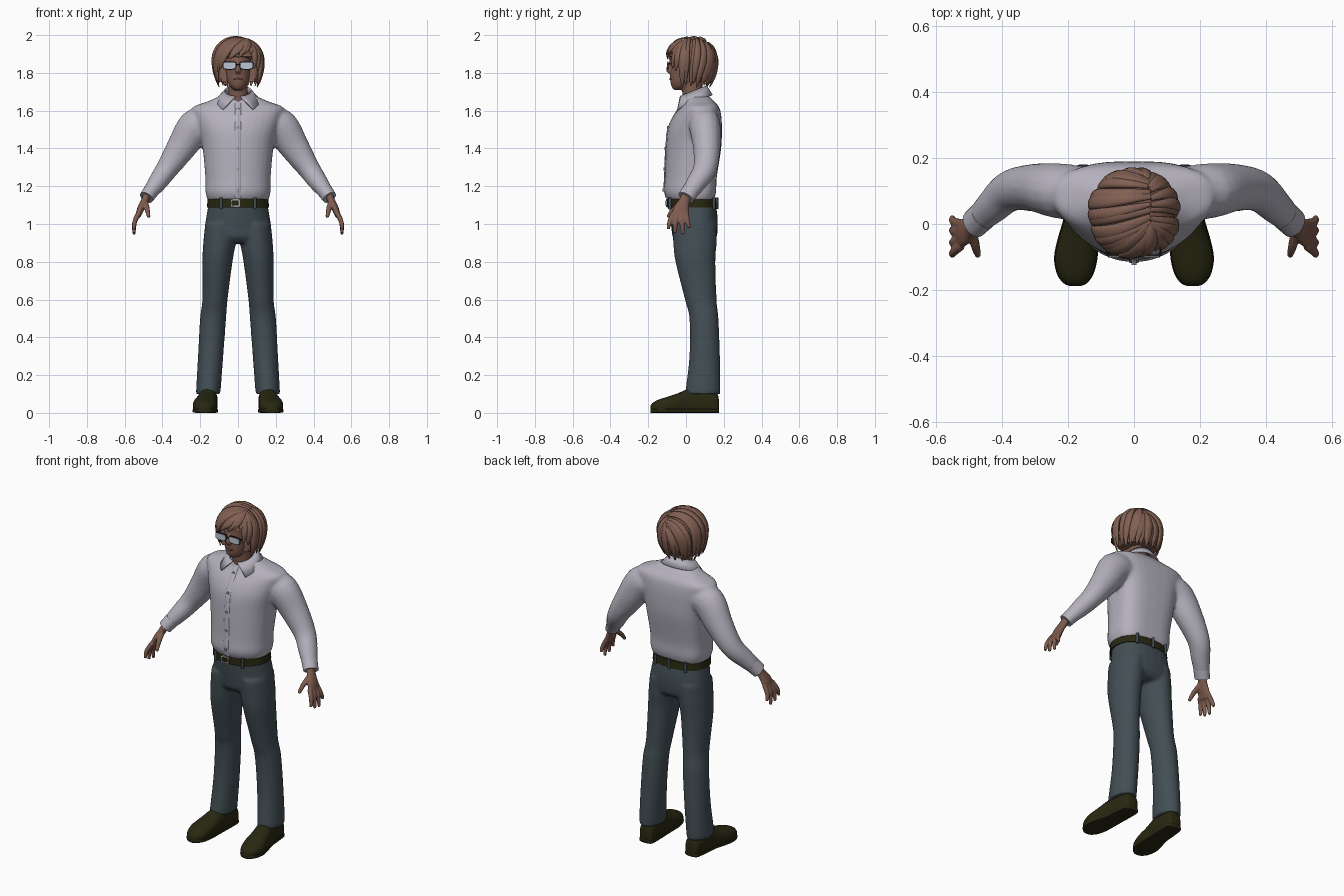
import bpy, bmesh, math, random
from mathutils import Vector

random.seed(4)
if "Cube" in bpy.data.objects:
    bpy.data.objects.remove(bpy.data.objects["Cube"])
X, Y, Z = Vector((1, 0, 0)), Vector((0, 1, 0)), Vector((0, 0, 1))


def material(name, r, g, b):
    m = bpy.data.materials.new(name)
    m.use_nodes = True
    m.diffuse_color = (r, g, b, 1)
    m.node_tree.nodes["Principled BSDF"].inputs["Base Color"].default_value = (r, g, b, 1)
    return m


SHIRT = material("pale grey cotton", .46, .44, .51)
TROUSER = material("slate trousers", .055, .077, .09)
LEATHER = material("dark olive leather", .022, .021, .006)
HAIR = material("brown hair", .22, .115, .085)
SKIN = material("brown skin", .21, .105, .075)
LIPS = material("lips", .16, .065, .05)
LENS = material("pale lens", .5, .56, .66)
FRAME = material("black frame", .012, .012, .014)
METAL = material("buckle metal", .35, .35, .36)


def spline(rows, k=5):
    """Catmull-Rom through rows of numbers."""
    out = []
    for i in range(len(rows) - 1):
        quad = [rows[max(i - 1, 0)], rows[i], rows[i + 1], rows[min(i + 2, len(rows) - 1)]]
        for j in range(k):
            t = j / k
            out.append([b + .5 * t * (c - a + t * (2*a - 5*b + 4*c - d + t * (3*(b - c) + d - a)))
                        for a, b, c, d in zip(*quad)])
    return out + [list(rows[-1])]


def ring(c, u, v, n=24, front=2, back=2):
    pts = []
    for i in range(n):
        ca, sa = math.cos(math.tau * i / n), math.sin(math.tau * i / n)
        e = 2 / (back if sa > 0 else front)
        pts.append(c + u * math.copysign(abs(ca) ** e, ca) + v * math.copysign(abs(sa) ** e, sa))
    return pts


def stack(rows, k=5, **kw):
    """Horizontal sections: z, cx, cy, rx, ry."""
    return [ring(Vector((x, y, z)), X * rx, Y * ry, **kw) for z, x, y, rx, ry in spline(rows, k)]


def tube(rows, ref=Y, k=5, n=16):
    """Path of x, y, z, radius along ref, radius across it."""
    rows = spline(rows, k)
    pts = [Vector(r[:3]) for r in rows]
    rings = []
    for i, r in enumerate(rows):
        t = (pts[min(i + 1, len(pts) - 1)] - pts[max(i - 1, 0)]).normalized()
        d = ref(pts[i]) if callable(ref) else ref
        u = (d - t * d.dot(t)).normalized()
        rings.append(ring(pts[i], u * r[3], t.cross(u) * r[4], n))
    return rings


def flip(rings, s):
    return [[Vector((p.x * s, p.y, p.z)) for p in r] for r in rings]


def build(name, lofts, mat, voxel=0, angle=50):
    bm = bmesh.new()
    for rings in lofts:
        vs = [[bm.verts.new(p) for p in r] for r in rings]
        n = len(vs[0])
        for a, b in zip(vs, vs[1:]):
            for i in range(n):
                bm.faces.new((a[i], a[(i + 1) % n], b[(i + 1) % n], b[i]))
        bm.faces.new(vs[0][::-1])
        bm.faces.new(vs[-1])
    bmesh.ops.recalc_face_normals(bm, faces=bm.faces)
    me = bpy.data.meshes.new(name)
    bm.to_mesh(me)
    bm.free()
    me.materials.append(mat)
    ob = bpy.data.objects.new(name, me)
    bpy.context.collection.objects.link(ob)
    bpy.ops.object.select_all(action="DESELECT")
    ob.select_set(True)
    bpy.context.view_layer.objects.active = ob
    bpy.ops.object.shade_smooth_by_angle(angle=math.radians(angle))
    if voxel:  # fuse overlapping volumes into one skin
        m = ob.modifiers.new("fuse", "REMESH")
        m.mode, m.voxel_size, m.use_smooth_shade = "VOXEL", voxel, True
        m = ob.modifiers.new("soften", "SMOOTH")
        m.factor, m.iterations = .5, 4
    return ob


# Shirt: torso and sleeves
torso = [(1.125, 0, .025, .16, .122), (1.17, 0, .022, .172, .137), (1.25, 0, .026, .173, .137),
         (1.4, 0, .04, .187, .146), (1.5, 0, .047, .207, .143), (1.57, 0, .06, .228, .127),
         (1.617, 0, .072, .24, .104), (1.647, 0, .068, .165, .083), (1.68, 0, .055, .09, .065)]
sleeve = tube([(.16, .095, 1.53, .08, .085), (.225, .1, 1.515, .084, .094), (.3, .11, 1.405, .073, .079),
               (.375, .1, 1.293, .063, .06), (.43, .052, 1.215, .053, .05), (.482, .003, 1.145, .04, .034)])
build("shirt", [stack(torso, back=3.2, n=32), sleeve, flip(sleeve, -1)], SHIRT, .01)


def front_y(z):
    for a, b in zip(torso, torso[1:]):
        if a[0] <= z <= b[0]:
            t = (z - a[0]) / (b[0] - a[0])
            return (a[2] - a[4]) * (1 - t) + (b[2] - b[4]) * t


heights = [1.14 + .05 * i for i in range(11)]
build("shirt_placket", [tube([(0, front_y(z), z, .016, .005) for z in heights], X, 3, 12)], SHIRT)
build("shirt_buttons", [[ring(Vector((0, front_y(z) - d, z)), X * .008, Z * .008, 12) for d in (0, .009)]
                        for z in (1.18, 1.29, 1.4, 1.51, 1.61)], METAL)

# Shirt collar folded around the neck
bm = bmesh.new()
steps = 32
rows = []
for i in range(steps + 1):
    t = i / steps
    g = abs(1 - 2 * t)
    a, b = math.radians(10 + 340 * t), math.radians(42 + 276 * t)
    top = (.07 * math.sin(a), .038 - .068 * math.cos(a), 1.703 - .028 * math.cos(a))
    low = (.118 * math.sin(b), .04 - (.112 if math.cos(b) > 0 else .098) * math.cos(b), 1.682 - .077 * g ** 2)
    rows.append((bm.verts.new(top), bm.verts.new(low)))
for p, q in zip(rows, rows[1:]):
    bm.faces.new((p[0], p[1], q[1], q[0]))
me = bpy.data.meshes.new("shirt_collar")
bm.to_mesh(me)
bm.free()
me.materials.append(SHIRT)
me.shade_smooth()
collar = bpy.data.objects.new("shirt_collar", me)
bpy.context.collection.objects.link(collar)
m = collar.modifiers.new("thickness", "SOLIDIFY")
m.thickness, m.offset = .008, 0

# Trousers: hips and two flared legs
hips = stack([(1.13, 0, .03, .152, .122), (1.05, 0, .04, .166, .126), (.98, 0, .045, .176, .123),
              (.93, 0, .046, .172, .116), (.9, 0, .047, .14, .09)], back=2.5)
leg = stack([(1, .09, .045, .084, .118), (.9, .098, .047, .086, .115), (.8, .109, .05, .08, .106),
             (.6, .122, .078, .067, .084), (.5, .132, .095, .069, .077), (.3, .145, .099, .067, .081),
             (.1, .158, .088, .065, .094)])
build("trousers", [hips, leg, flip(leg, -1)], TROUSER, .01)

# Belt, loops and buckle
build("belt", [stack([(1.088, 0, .031, .165, .131), (1.134, 0, .029, .16, .13)], 1, n=48, back=2.5)], LEATHER)
loops = []
for x, y in ((.09, -.085), (-.09, -.085), (.1, .148), (-.1, .148), (0, .162)):
    loops.append(stack([(1.08, x, y, .008, .009), (1.14, x, y, .008, .009)], 1, n=8))
build("belt_loops", loops, TROUSER)
build("belt_buckle", [[ring(Vector((-.015, y, 1.111)), X * .026, Z * .021, 24, 6, 6) for y in (-.1, -.107)]], METAL)
build("buckle_centre", [[ring(Vector((-.015, y, 1.111)), X * .019, Z * .014, 24, 6, 6) for y in (-.1, -.109)]], LEATHER)

# Hands, cuffs and shoes
palm = tube([(.478, .004, 1.16, .026, .022), (.495, -.01, 1.12, .03, .02),
             (.515, -.025, 1.08, .042, .019), (.53, -.033, 1.04, .043, .014)])
digits = [tube([(.488, -.025, 1.11, .014, .014), (.48, -.068, 1.075, .014, .013), (.472, -.097, 1.035, .009, .009)], X)]
for base, tip, low in ((-.066, -.095, .972), (-.043, -.058, .952), (-.02, -.016, .945), (.002, .02, .98)):
    digits.append(tube([(.523, base, 1.06, .0135, .0135), (.546, (base + tip) / 2 - .004, 1.015, .0135, .0125),
                        (.551, tip, low, .009, .009)]))
cuff = tube([(.455, .028, 1.182, .046, .042), (.485, 0, 1.14, .045, .038)], k=2, n=24)
shoe_rows = spline([(.174, .152, .025, .07), (.16, .152, .042, .11), (.1, .155, .047, .13), (.02, .16, .05, .13),
                    (-.04, .169, .058, .105), (-.1, .176, .063, .085), (-.15, .178, .053, .068),
                    (-.178, .178, .034, .052), (-.188, .178, .014, .036)], 4)
shoe = [ring(Vector((x, y, h / 2)), X * w, Z * h / 2, 24, 4, 2.2) for y, x, w, h in shoe_rows]
sole = [ring(Vector((x, y, .011)), X * (w + .003), Z * .011, 16, 5, 5) for y, x, w, h in shoe_rows]
for side, s in (("left", 1), ("right", -1)):
    build(side + "_hand", [flip(r, s) for r in [palm] + digits], SKIN, .005)
    build(side + "_cuff", [flip(cuff, s)], SHIRT)
    build(side + "_shoe", [flip(shoe, s)], LEATHER)
    build(side + "_sole", [flip(sole, s)], LEATHER)

# Head, neck and nose
head = stack([(1.71, 0, -.035, .02, .03), (1.73, 0, -.026, .043, .052), (1.76, 0, -.012, .059, .072),
              (1.8, 0, .004, .068, .088), (1.85, 0, .01, .074, .093), (1.9, 0, .015, .072, .094),
              (1.95, 0, .02, .055, .072)])
neck = stack([(1.62, 0, .045, .058, .058), (1.7, 0, .035, .052, .055), (1.78, 0, .03, .052, .055)])
nose = tube([(0, -.078, 1.865, .008, .008), (0, -.09, 1.835, .009, .01), (0, -.094, 1.815, .016, .012),
             (0, -.085, 1.802, .011, .008)], X)
build("head", [head, neck, nose], SKIN, .006)
build("mouth", [tube([(-.024, -.076, 1.766, .003, .003), (0, -.083, 1.767, .006, .005),
                      (.024, -.076, 1.766, .003, .003)], Z)], LIPS)

# Glasses
for side, s in (("left", 1), ("right", -1)):
    for part, mat, w, h, near, far in (("frame", FRAME, .037, .022, -.098, -.092), ("lens", LENS, .033, .017, -.101, -.096)):
        build(f"{side}_glasses_{part}", [[ring(Vector((s * .045, y, 1.838)), X * w, Z * h, 24, 3, 5)
                                         for y in (near, far)]], mat)
    build(side + "_glasses_arm", [tube([(s * .08, -.095, 1.848, .005, .003), (s * .083, .03, 1.85, .005, .003)], Z)], FRAME)
build("glasses_bridge", [tube([(-.012, -.098, 1.845, .003, .003), (.012, -.098, 1.845, .003, .003)], Z)], FRAME)


# Hair: a cap with overlapping swept locks
def scalp(s, az, lift=0):
    t = s * 2
    if t < 1:
        r, z = math.sin(t * math.pi / 2), .113 * math.cos(t * math.pi / 2)
    else:
        k = t - 1
        r, z = 1 - (.2 - .08 * math.cos(az)) * k * k, -.13 * k
    p = Vector((.121 * r * math.sin(az), .031 - .121 * r * math.cos(az), 1.87 + z))
    return p + outward(p) * lift


def outward(p):
    return (p - Vector((0, .031, 1.84))).normalized()


cap = [[scalp(s / 20, math.tau * i / 40) for i in range(40)] for s in range(1, 20)]
for s, r in enumerate(cap):
    for p in r:
        if s > 8:
            p.y = max(p.y, -.03)
build("hair_cap", [cap], HAIR)

locks = []
count = 34
for i in range(count):
    az = -math.pi + math.tau * (i + random.uniform(-.25, .25)) / count
    deg = abs(math.degrees(az))
    end = (.47 if deg < 38 else .72 if deg < 58 else .98) + random.uniform(-.05, .04)
    qx, qy = end * math.sin(az), -end * math.cos(az)
    sx, sy = .13, qy * .3 + .05
    bend, lift = random.uniform(.02, .13), random.uniform(.001, .009)
    half = random.uniform(.019, .027)
    path = []
    for j in range(13):
        t = j / 12
        b = bend * math.sin(math.pi * t)
        x = sx + (qx - sx) * t - (qy - sy) * b
        y = sy + (qy - sy) * t + (qx - sx) * b
        p = scalp(math.hypot(x, y), math.atan2(x, -y), lift + .008 * t * t)
        w = math.sin(math.pi * (.12 + .83 * t))
        path.append((*p, .013 * w, half * w))
    locks.append(tube(path, outward, 2, 10))
build("hair_locks", locks, HAIR, angle=70)
